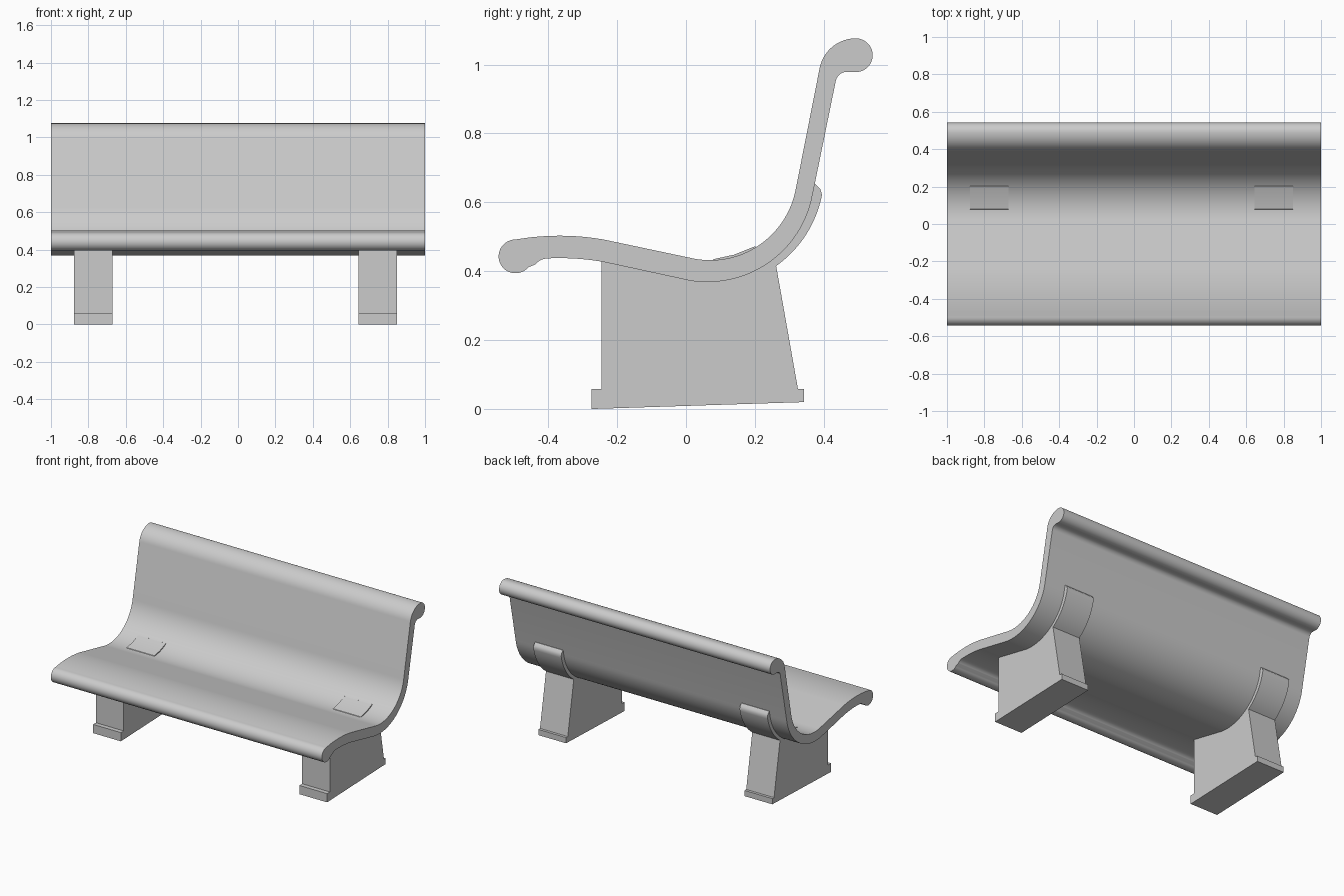
import bpy
import bmesh
from math import cos, sin, radians

cube = bpy.data.objects.get("Cube")
if cube:
    bpy.data.objects.remove(cube)

# Single stone-grey material
stone = bpy.data.materials.new("stone_grey")
stone.use_nodes = True
GREY = (0.6, 0.6, 0.6, 1)
stone.diffuse_color = GREY
stone.node_tree.nodes["Principled BSDF"].inputs["Base Color"].default_value = GREY


def arc(centre, r0, a0, a1, steps, r1=None):
    """Points (y, z) on an arc whose radius may taper from r0 to r1."""
    r1 = r0 if r1 is None else r1
    points = []
    for i in range(steps + 1):
        t = i / steps
        a = radians(a0 + (a1 - a0) * t)
        r = r0 + (r1 - r0) * t
        points.append((centre[0] + r * cos(a), centre[1] + r * sin(a)))
    return points


def extrude_profile(name, profile, x0, x1):
    """Solid made by sweeping a side profile (y, z) along x."""
    bm = bmesh.new()
    face = bm.faces.new([bm.verts.new((x0, y, z)) for y, z in profile])
    swept = bmesh.ops.extrude_face_region(bm, geom=[face])["geom"]
    verts = [v for v in swept if isinstance(v, bmesh.types.BMVert)]
    bmesh.ops.translate(bm, verts=verts, vec=(x1 - x0, 0, 0))
    bmesh.ops.recalc_face_normals(bm, faces=bm.faces)
    caps = [f for f in bm.faces if len(f.verts) > 4]
    bmesh.ops.triangulate(bm, faces=caps)
    mesh = bpy.data.meshes.new(name)
    bm.to_mesh(mesh)
    bm.free()
    mesh.materials.append(stone)
    obj = bpy.data.objects.new(name, mesh)
    bpy.context.collection.objects.link(obj)
    bpy.ops.object.select_all(action="DESELECT")
    obj.select_set(True)
    bpy.context.view_layer.objects.active = obj
    bpy.ops.object.shade_smooth_by_angle(angle=radians(35))
    return obj


VALLEY = (0.07, 0.685)   # centre of the bend between seat and back

# Seat and back: one curved slab with a rolled lip at each end
slab = (
    arc((-0.367, -0.237), 0.74, 99.5, 80, 12)             # seat crown
    + arc(VALLEY, 0.253, 260, 348, 28)                    # bend, sitting side
    + arc((0.493, 0.969), 0.107, 168, 92, 14)             # top curl
    + arc((0.493, 1.027), 0.049, 90, -100, 24)            # top lip
    + arc((0.468, 0.945), 0.034, 85, 168, 10)             # top neck
    + arc(VALLEY, 0.304, 348, 260, 28, 0.318)             # bend, outer side
    + arc((-0.367, -0.302), 0.74, 80, 92, 8)              # under the crown
    + arc((-0.40, 0.387), 0.05, 92, 140, 8)               # front neck
    + arc((-0.495, 0.443), 0.049, 320, 90, 26)            # front lip
)
extrude_profile("seat_and_back", slab, -1, 1)

# Legs: tapered slab with a foot and a bracket hugging the bend
leg = (
    [(-0.245, 0.445), (-0.245, 0.058), (-0.275, 0.058), (-0.275, 0),
     (0.343, 0.02), (0.343, 0.058), (0.325, 0.058)]
    + arc(VALLEY, 0.331, 305.4, 349, 16)                  # bracket outside
    + [(0.39, 0.638), (0.376, 0.653), (0.358, 0.656)]     # bracket tip
    + arc(VALLEY, 0.28, 347, 305, 12)                     # buried in the slab
    + [(0.2, 0.472), (0.14, 0.448), (0.08, 0.435), (0.07, 0.42)]
)
for side, x0, x1 in (("right", -0.877, -0.672), ("left", 0.645, 0.85)):
    extrude_profile(side + "_leg", leg, x0, x1)
